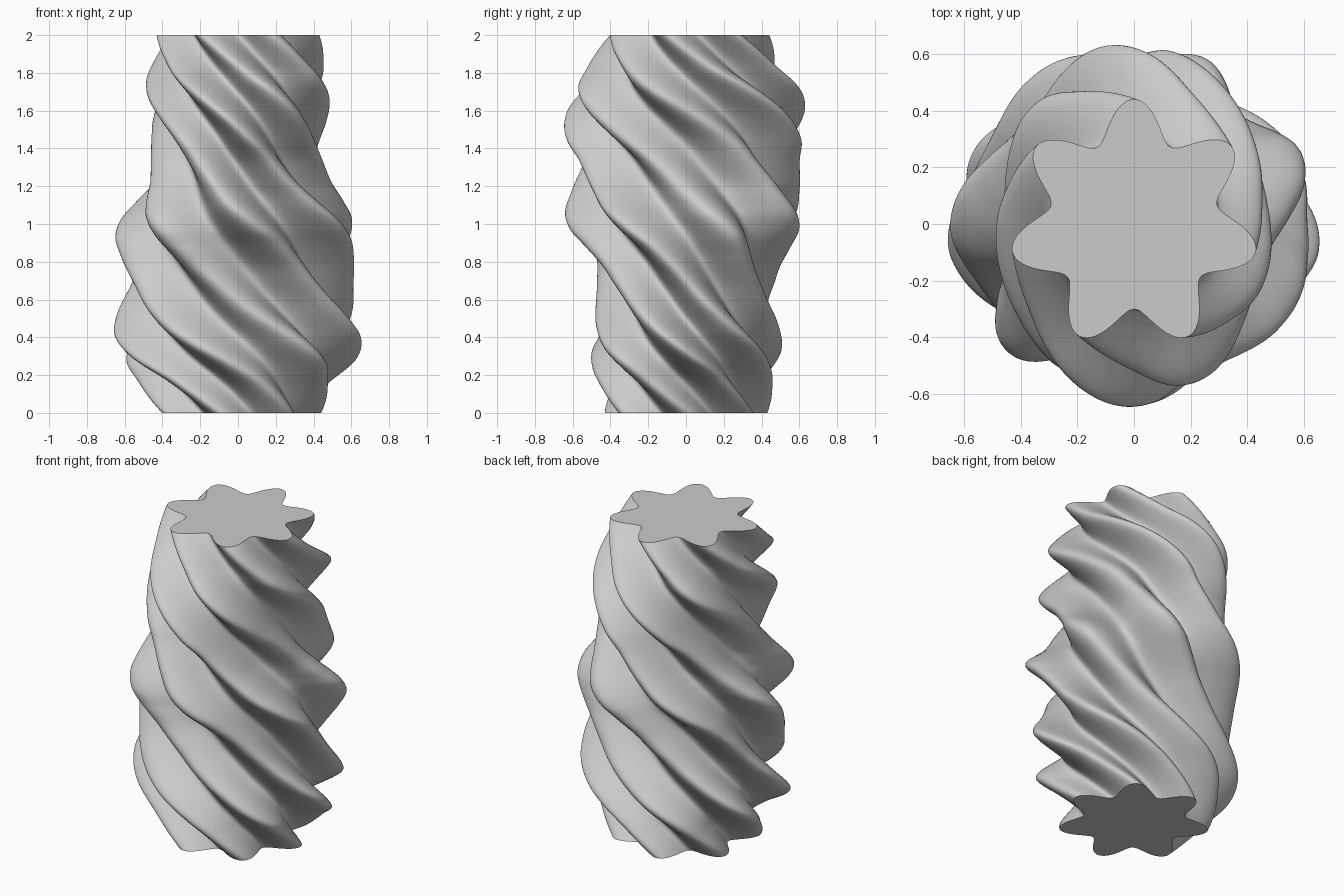
import bpy, bmesh, math

if "Cube" in bpy.data.objects:
    bpy.data.objects.remove(bpy.data.objects["Cube"])

SEG, RINGS = 7 * 30, 200
HEIGHT = 2.0

# Widening of the star section along its height, in x and in y
SWELL_X = [(0, 1.0), (.165, 1.2), (.28, 1.42), (.4, 1.51), (.52, 1.46), (.67, 1.39),
           (.82, 1.43), (.93, 1.475), (1.03, 1.42), (1.12, 1.28), (1.22, 1.13),
           (1.333, 1.06), (1.45, 1.045), (1.55, 1.075), (1.67, 1.115), (1.77, 1.1),
           (1.87, 1.04), (2, 1.0)]
SWELL_Y = [(0, 1.0), (.13, 1.05), (.23, 1.12), (.33, 1.165), (.45, 1.13), (.6, 1.08),
           (.68, 1.09), (.78, 1.14), (.88, 1.27), (.97, 1.41), (1.06, 1.455),
           (1.18, 1.4), (1.33, 1.37), (1.45, 1.45), (1.6, 1.46), (1.72, 1.37),
           (1.835, 1.18), (2, 1.0)]


def slope(pts, i):
    a, b = pts[max(i - 1, 0)], pts[min(i + 1, len(pts) - 1)]
    return (b[1] - a[1]) / (b[0] - a[0])


def swell(pts, z):
    """Smooth cubic interpolation of a widening curve."""
    for i in range(len(pts) - 1):
        (z0, s0), (z1, s1) = pts[i], pts[i + 1]
        if z <= z1:
            break
    h = z1 - z0
    t = (z - z0) / h
    return ((2*t**3 - 3*t**2 + 1) * s0 + (t**3 - 2*t**2 + t) * h * slope(pts, i)
            + (3*t**2 - 2*t**3) * s1 + (t**3 - t**2) * h * slope(pts, i + 1))


def twist(z):
    """Clockwise three-quarter turn, quicker towards both ends."""
    return -math.radians(135 * z + 10.5 * math.sin(math.pi * z))


# Seven-lobed star section, twisted and swollen ring by ring
bm = bmesh.new()
rings = []
for k in range(RINGS + 1):
    z = HEIGHT * k / RINGS
    turn = twist(z)
    sx, sy = swell(SWELL_X, z), swell(SWELL_Y, z)
    ring = []
    for j in range(SEG):
        a = 2 * math.pi * j / SEG
        r = 0.37 + 0.07 * math.cos(7 * a)
        ring.append(bm.verts.new((sx * r * math.cos(a + turn),
                                  sy * r * math.sin(a + turn), z)))
    rings.append(ring)

# Side walls
for low, high in zip(rings, rings[1:]):
    for j in range(SEG):
        n = (j + 1) % SEG
        bm.faces.new((low[j], low[n], high[n], high[j]))

# Flat end caps
bm.faces.new(rings[0][::-1])
bm.faces.new(rings[-1])

mesh = bpy.data.meshes.new("twisted_column")
bm.to_mesh(mesh)
bm.free()
column = bpy.data.objects.new("twisted_column", mesh)
bpy.context.collection.objects.link(column)

# Plain grey surface
grey = bpy.data.materials.new("plain_grey")
grey.diffuse_color = (0.6, 0.6, 0.6, 1)
grey.use_nodes = True
grey.node_tree.nodes["Principled BSDF"].inputs["Base Color"].default_value = grey.diffuse_color
mesh.materials.append(grey)

# Smooth walls with crisp cap edges
bpy.context.view_layer.objects.active = column
column.select_set(True)
bpy.ops.object.shade_smooth_by_angle(angle=math.radians(35))
